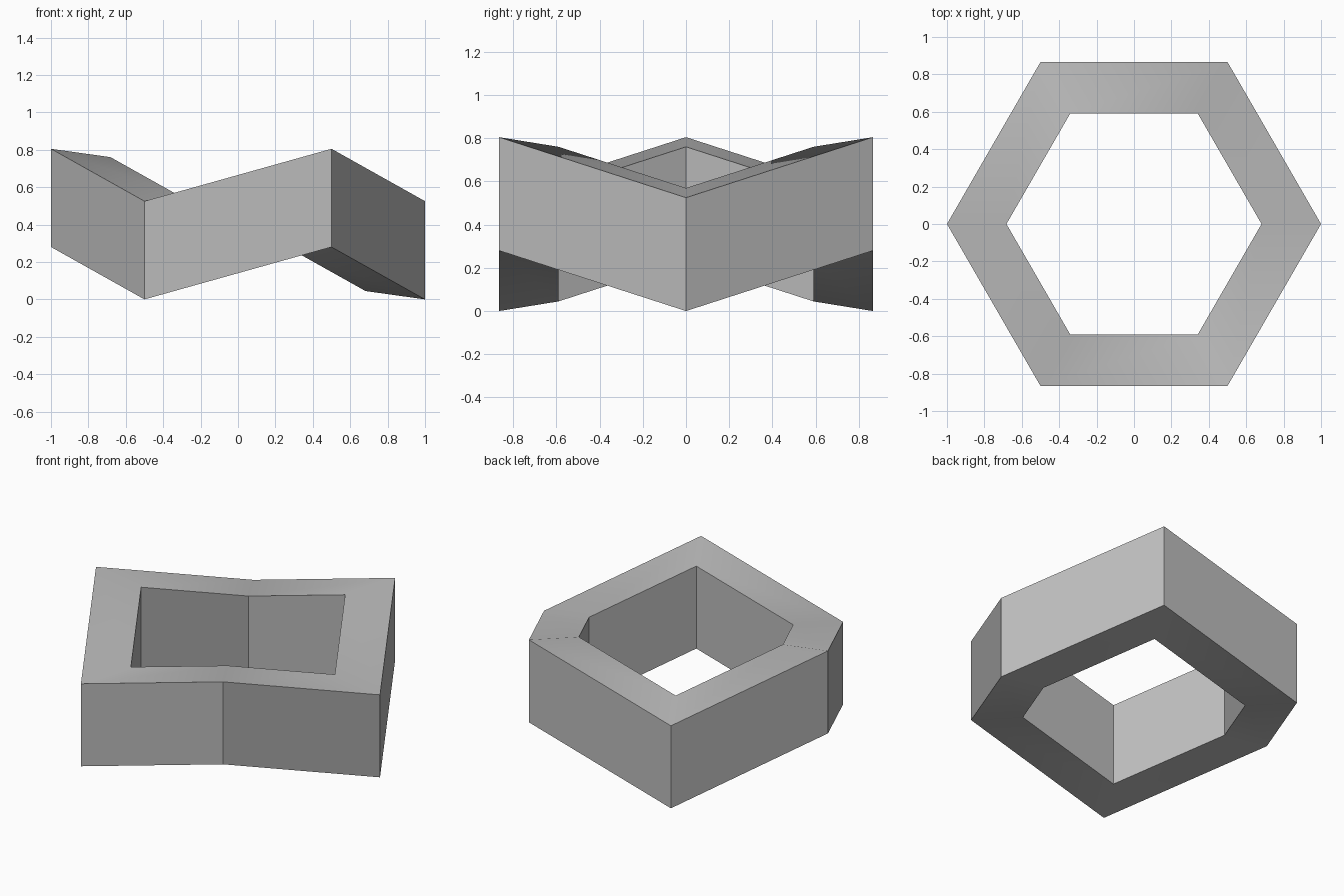
import bpy, bmesh, math

cube = bpy.data.objects.get("Cube")
if cube:
    bpy.data.objects.remove(cube, do_unlink=True)

SIDES = 6
OUTER, INNER = 1.0, 0.682
HEIGHT = 0.525       # vertical wall height
MID, WAVE = 0.14, 0.14   # middle and swing of the lower edge

# Plain grey
grey = bpy.data.materials.new("grey")
grey.use_nodes = True
colour = (0.5, 0.5, 0.5, 1)
grey.diffuse_color = colour
grey.node_tree.nodes["Principled BSDF"].inputs["Base Color"].default_value = colour

bm = bmesh.new()


def wavy_loop(radius, lift):
    """Hexagon whose corners alternate low and high, in proportion to radius."""
    loop = []
    for k in range(SIDES):
        a = math.tau * k / SIDES
        swing = WAVE * radius * (1 if k % 2 else -1)
        loop.append(bm.verts.new((radius * math.cos(a), radius * math.sin(a),
                                  MID + swing + lift)))
    return loop


# Cross-section corners, joined all the way round the ring
loops = [wavy_loop(OUTER, 0), wavy_loop(OUTER, HEIGHT),
         wavy_loop(INNER, HEIGHT), wavy_loop(INNER, 0)]
for i, a in enumerate(loops):
    b = loops[(i + 1) % len(loops)]
    for k in range(SIDES):
        n = (k + 1) % SIDES
        bm.faces.new((a[k], a[n], b[n], b[k]))
bmesh.ops.recalc_face_normals(bm, faces=bm.faces)

mesh = bpy.data.meshes.new("wavy_hexagon_ring")
bm.to_mesh(mesh)
bm.free()
mesh.materials.append(grey)
ring = bpy.data.objects.new("wavy_hexagon_ring", mesh)
bpy.context.collection.objects.link(ring)

# Soft creases on top and bottom, sharp edges elsewhere
bpy.ops.object.select_all(action='DESELECT')
ring.select_set(True)
bpy.context.view_layer.objects.active = ring
bpy.ops.object.shade_smooth_by_angle(angle=math.radians(35))
